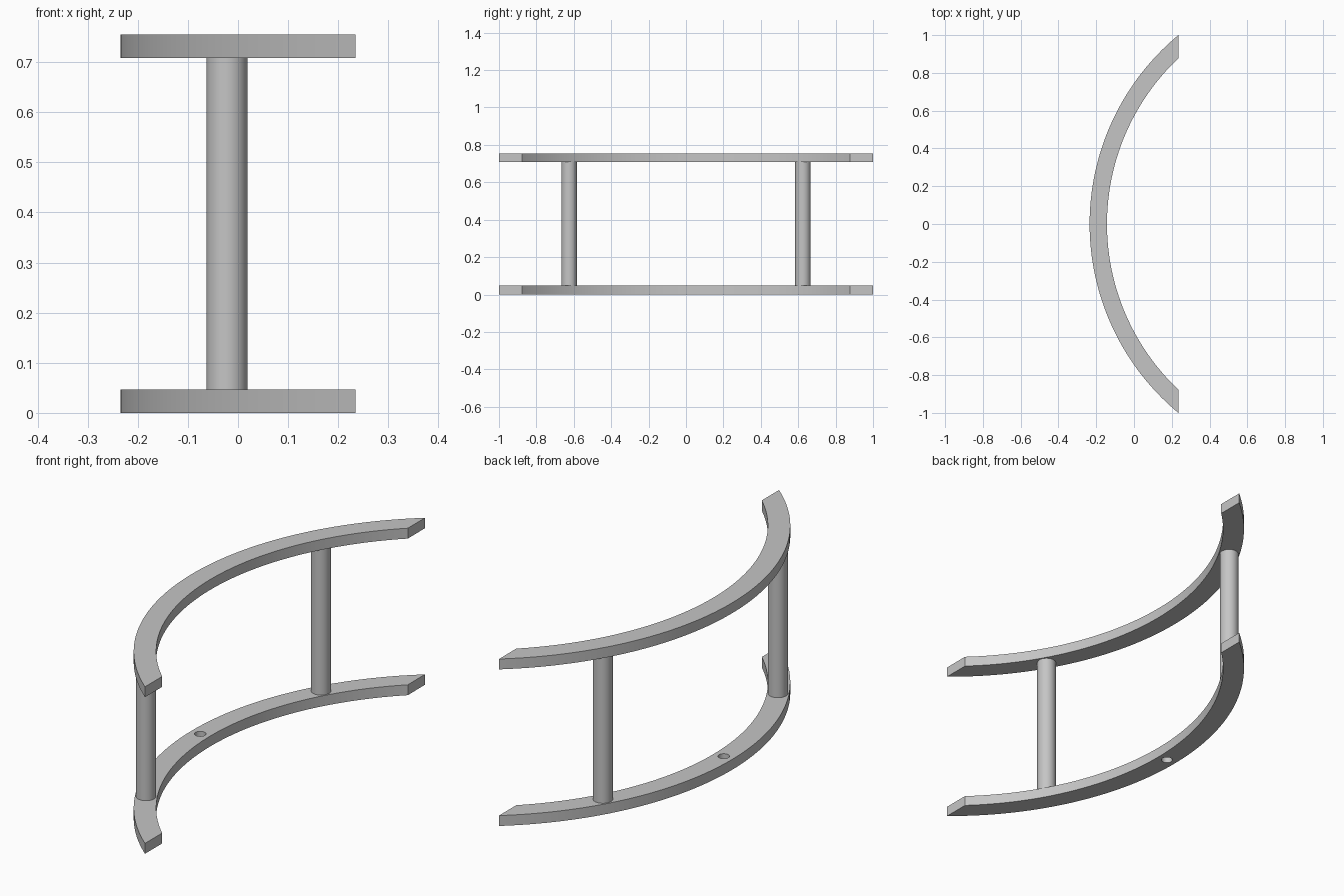
import bpy
import bmesh
from math import asin, sin, cos, radians

cube = bpy.data.objects.get("Cube")
if cube:
    bpy.data.objects.remove(cube, do_unlink=True)

HEIGHT, THICK = 0.755, 0.047
CENTER_X, END_X = 1.064, 0.235      # arc centre and the flat cut at the tips
R_OUT, R_IN = 1.299, 1.207
R_MID = (R_OUT + R_IN) / 2
POST_Y, POST_R, HOLE_R = 0.625, 0.041, 0.024
SEGMENTS = 96

grey = bpy.data.materials.new("plain_grey")
grey.use_nodes = True
color = (0.56, 0.56, 0.56, 1)
grey.diffuse_color = color
grey.node_tree.nodes["Principled BSDF"].inputs["Base Color"].default_value = color


def smooth(obj):
    bpy.ops.object.select_all(action='DESELECT')
    obj.select_set(True)
    bpy.context.view_layer.objects.active = obj
    bpy.ops.object.shade_smooth_by_angle(angle=radians(30))


def arc(radius):
    """Points along an arc from one flat-cut tip to the other."""
    half_y = (radius ** 2 - (CENTER_X - END_X) ** 2) ** 0.5
    half = asin(half_y / radius)
    angles = [half * (2 * i / SEGMENTS - 1) for i in range(SEGMENTS + 1)]
    return [(CENTER_X - radius * cos(a), radius * sin(a)) for a in angles]


def curved_rail(name, z):
    bm = bmesh.new()
    rings = []
    for (xo, yo), (xi, yi) in zip(arc(R_OUT), arc(R_IN)):
        corners = [(xo, yo, z), (xi, yi, z), (xi, yi, z + THICK), (xo, yo, z + THICK)]
        rings.append([bm.verts.new(c) for c in corners])
    for a, b in zip(rings, rings[1:]):
        for k in range(4):
            n = (k + 1) % 4
            bm.faces.new((a[k], a[n], b[n], b[k]))
    bm.faces.new(rings[0])
    bm.faces.new(rings[-1])
    bmesh.ops.recalc_face_normals(bm, faces=bm.faces)
    mesh = bpy.data.meshes.new(name)
    bm.to_mesh(mesh)
    bm.free()
    obj = bpy.data.objects.new(name, mesh)
    bpy.context.collection.objects.link(obj)
    mesh.materials.append(grey)
    return obj


def cylinder(name, x, y, radius, z0, z1, sides):
    bpy.ops.mesh.primitive_cylinder_add(vertices=sides, radius=radius, depth=z1 - z0,
                                        location=(x, y, (z0 + z1) / 2))
    obj = bpy.context.object
    obj.name = name
    obj.data.materials.append(grey)
    return obj


# Rails
lower_rail = curved_rail("lower_rail", 0)
upper_rail = curved_rail("upper_rail", HEIGHT - THICK)

# Round hole through the middle of the lower rail
cutter = cylinder("hole_cutter", CENTER_X - R_MID, 0, HOLE_R, -THICK, 2 * THICK, 32)
cut = lower_rail.modifiers.new("hole", 'BOOLEAN')
cut.operation = 'DIFFERENCE'
cut.solver = 'EXACT'
cut.object = cutter
bpy.ops.object.select_all(action='DESELECT')
lower_rail.select_set(True)
bpy.context.view_layer.objects.active = lower_rail
bpy.ops.object.modifier_apply(modifier=cut.name)
bpy.data.objects.remove(cutter, do_unlink=True)

# Posts on the centreline of the rails
post_x = CENTER_X - (R_MID ** 2 - POST_Y ** 2) ** 0.5
posts = [cylinder(name, post_x, y, POST_R, THICK, HEIGHT - THICK, 48)
         for name, y in (("front_post", -POST_Y), ("back_post", POST_Y))]

for part in [lower_rail, upper_rail] + posts:
    smooth(part)
